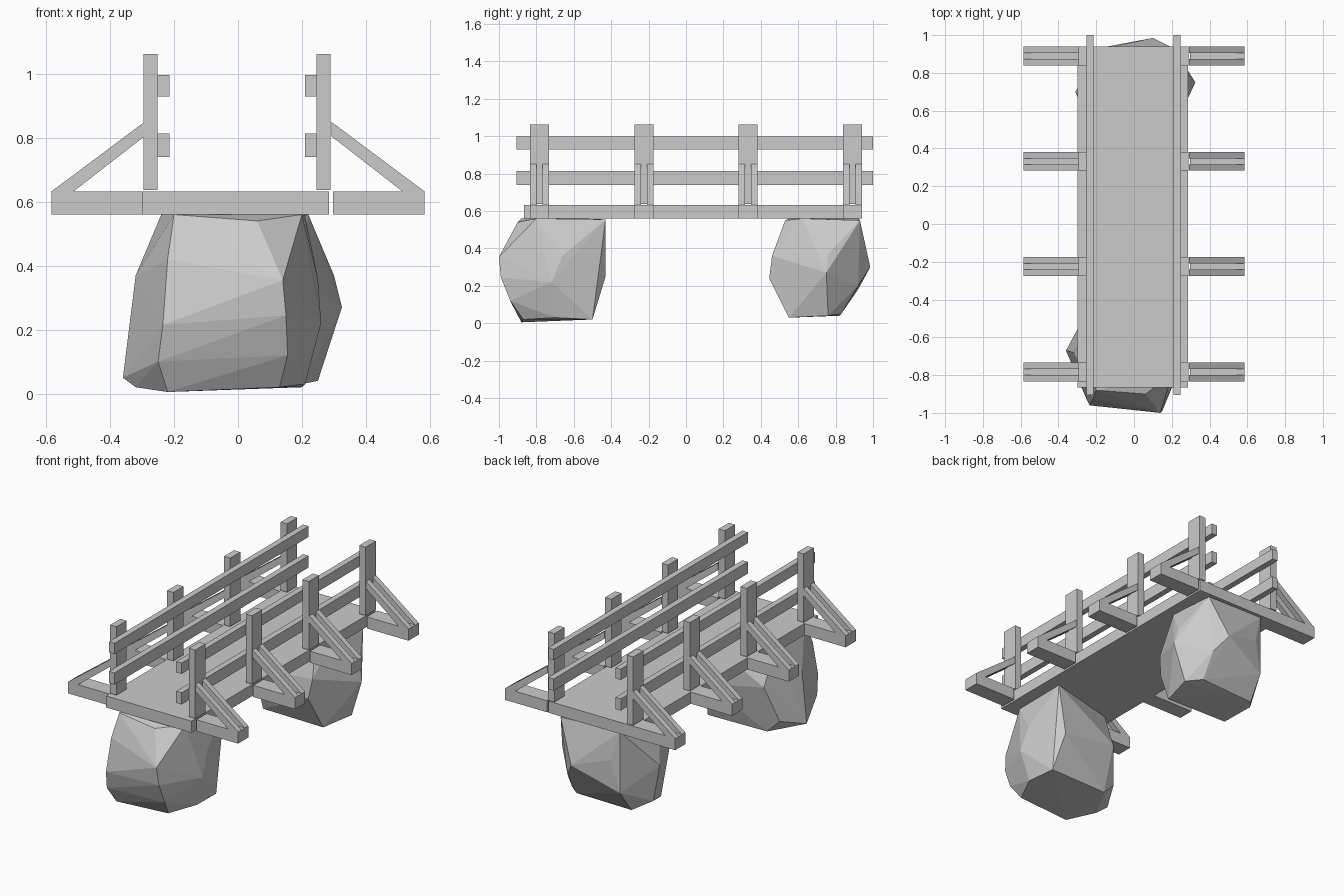
import bpy, bmesh

def add_mesh(name, bm):
    bmesh.ops.recalc_face_normals(bm, faces=bm.faces)
    me = bpy.data.meshes.new(name)
    bm.to_mesh(me)
    bm.free()
    ob = bpy.data.objects.new(name, me)
    bpy.context.collection.objects.link(ob)
    return ob

def box(name, x0, x1, y0, y1, z0, z1):
    bm = bmesh.new()
    bmesh.ops.create_cube(bm, size=1)
    for v in bm.verts:
        v.co = (x0 if v.co.x < 0 else x1, y0 if v.co.y < 0 else y1, z0 if v.co.z < 0 else z1)
    return add_mesh(name, bm)

def prism(name, profile, y0, y1):
    # xz profile extruded along y
    bm = bmesh.new()
    f = bm.faces.new([bm.verts.new((x, y0, z)) for x, z in profile])
    r = bmesh.ops.extrude_face_region(bm, geom=[f])
    for v in r["geom"]:
        if isinstance(v, bmesh.types.BMVert):
            v.co.y = y1
    return add_mesh(name, bm)

def rock(name, pts):
    bm = bmesh.new()
    for p in pts:
        bm.verts.new(p)
    r = bmesh.ops.convex_hull(bm, input=bm.verts)
    loose = [v for v in bm.verts if not v.link_faces]
    bmesh.ops.delete(bm, geom=loose, context='VERTS')
    return add_mesh(name, bm)

# Walkway
box("deck", -0.30, 0.285, -0.865, 0.94, 0.56, 0.632)

# Railings with outriggers and paired braces, both sides
for s, side in ((-1, "left"), (1, "right")):
    o = -0.003
    for z0, z1, n in ((0.74, 0.813, "lower"), (0.93, 0.997, "upper")):
        box(f"{n}_rail_{side}", s * 0.212 + o, s * 0.249 + o, -0.905, 1.0, z0, z1)
    for i, y in enumerate((-0.783, -0.225, 0.332, 0.89)):
        box(f"post_{side}_{i}", s * 0.249 + o, s * 0.292 + o, y - 0.05, y + 0.05, 0.637, 1.062)
        box(f"outrigger_{side}_{i}", s * 0.297, s * 0.584, y - 0.05, y + 0.05, 0.56, 0.632)
        prof = [(s * x, z) for x, z in ((0.584, 0.632), (0.515, 0.632), (0.292, 0.805), (0.292, 0.85))]
        prism(f"brace_{side}_{i}_a", prof, y - 0.05, y - 0.016)
        prism(f"brace_{side}_{i}_b", prof, y + 0.016, y + 0.05)

# Boulders under each end
rock("front_boulder", [
    (-0.20, -0.88, 0.56), (0.06, -0.90, 0.54), (0.20, -0.80, 0.56), (0.21, -0.43, 0.555),
    (-0.24, -0.55, 0.56), (-0.22, -0.93, 0.42), (0.14, -1.0, 0.355), (0.15, -0.99, 0.245),
    (-0.235, -0.96, 0.215), (-0.25, -0.93, 0.10), (0.155, -0.94, 0.12), (-0.22, -0.88, 0.005),
    (0.13, -0.87, 0.02), (0.21, -0.70, 0.03), (0.20, -0.50, 0.02), (-0.36, -0.67, 0.05),
    (-0.32, -0.72, 0.02), (-0.32, -0.68, 0.37), (-0.28, -0.52, 0.10), (0.25, -0.66, 0.36),
    (0.26, -0.72, 0.22), (0.16, -0.43, 0.25), (-0.22, -0.45, 0.32), (-0.20, -0.51, 0.02)])
rock("back_boulder", [
    (-0.20, 0.55, 0.56), (0.16, 0.53, 0.55), (0.22, 0.62, 0.56), (0.21, 0.93, 0.55),
    (-0.19, 0.92, 0.56), (0.23, 0.75, 0.48), (0.30, 0.76, 0.37), (0.325, 0.75, 0.27),
    (0.27, 0.76, 0.18), (0.25, 0.76, 0.04), (0.20, 0.55, 0.03), (0.17, 0.83, 0.05),
    (-0.20, 0.82, 0.04), (-0.22, 0.56, 0.03), (-0.31, 0.70, 0.30), (-0.28, 0.72, 0.08),
    (0.19, 0.46, 0.36), (0.17, 0.445, 0.24), (-0.22, 0.47, 0.32), (0.10, 0.985, 0.30),
    (-0.14, 0.94, 0.38), (0.17, 0.92, 0.20), (-0.19, 0.92, 0.18)])
